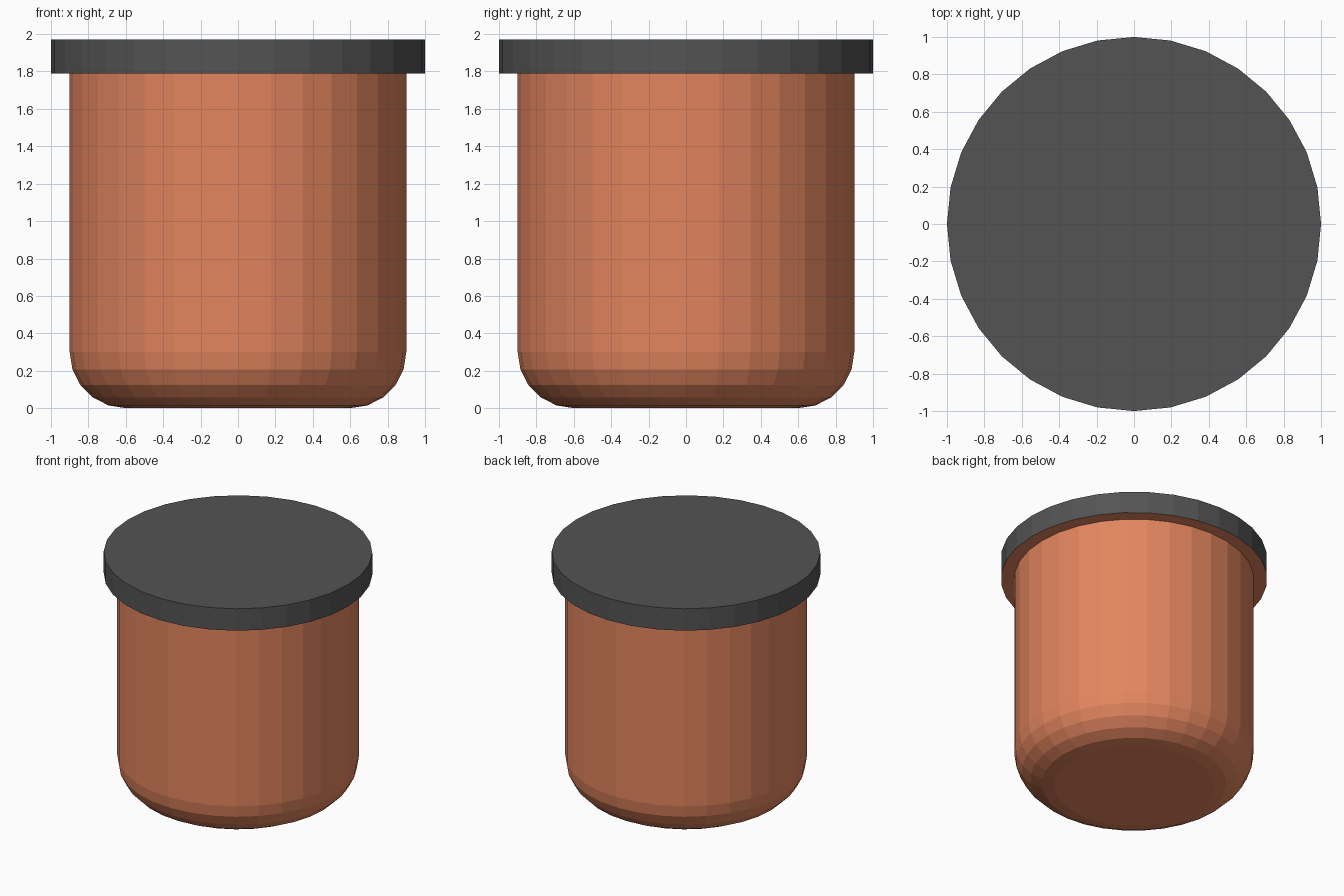
import bpy, bmesh, math

cube = bpy.data.objects.get("Cube")
if cube:
    bpy.data.objects.remove(cube, do_unlink=True)

SIDES = 32
LID_BOTTOM, LID_TOP = 1.79, 1.97
BODY_RADIUS, LID_RADIUS, ROUNDING = 0.9, 1.0, 0.3


def make_material(name, rgb):
    mat = bpy.data.materials.new(name)
    mat.use_nodes = True
    mat.diffuse_color = (*rgb, 1)
    mat.node_tree.nodes["Principled BSDF"].inputs["Base Color"].default_value = (*rgb, 1)
    return mat


terracotta = make_material("terracotta", (0.76, 0.235, 0.112))
charcoal = make_material("charcoal", (0.088, 0.088, 0.088))


def lathe(name, profile, materials, cap_top):
    """Revolve (radius, height) points into a faceted, capped solid."""
    bm = bmesh.new()
    rings = []
    for radius, z in profile:
        rings.append([bm.verts.new((radius * math.cos(math.tau * i / SIDES),
                                    radius * math.sin(math.tau * i / SIDES), z))
                      for i in range(SIDES)])
    for low, high in zip(rings, rings[1:]):
        for i in range(SIDES):
            j = (i + 1) % SIDES
            bm.faces.new((low[i], low[j], high[j], high[i]))
    bm.faces.new(rings[0][::-1])
    if cap_top:
        bm.faces.new(rings[-1])
    bm.normal_update()
    mesh = bpy.data.meshes.new(name)
    # Downward faces take the last material
    for face in bm.faces:
        face.material_index = len(materials) - 1 if face.normal.z < -0.9 else 0
    bm.to_mesh(mesh)
    bm.free()
    for mat in materials:
        mesh.materials.append(mat)
    obj = bpy.data.objects.new(name, mesh)
    bpy.context.scene.collection.objects.link(obj)
    return obj


# Pot body with a rounded lower edge
steps = 5
arc = []
for k in range(steps + 1):
    a = math.pi / 2 * k / steps
    arc.append((BODY_RADIUS - ROUNDING + ROUNDING * math.sin(a),
                ROUNDING - ROUNDING * math.cos(a)))
lathe("pot_body", arc + [(BODY_RADIUS, LID_BOTTOM)], [terracotta], cap_top=False)

# Overhanging lid with a terracotta underside
lathe("lid", [(LID_RADIUS, LID_BOTTOM), (LID_RADIUS, LID_TOP)],
      [charcoal, terracotta], cap_top=True)
